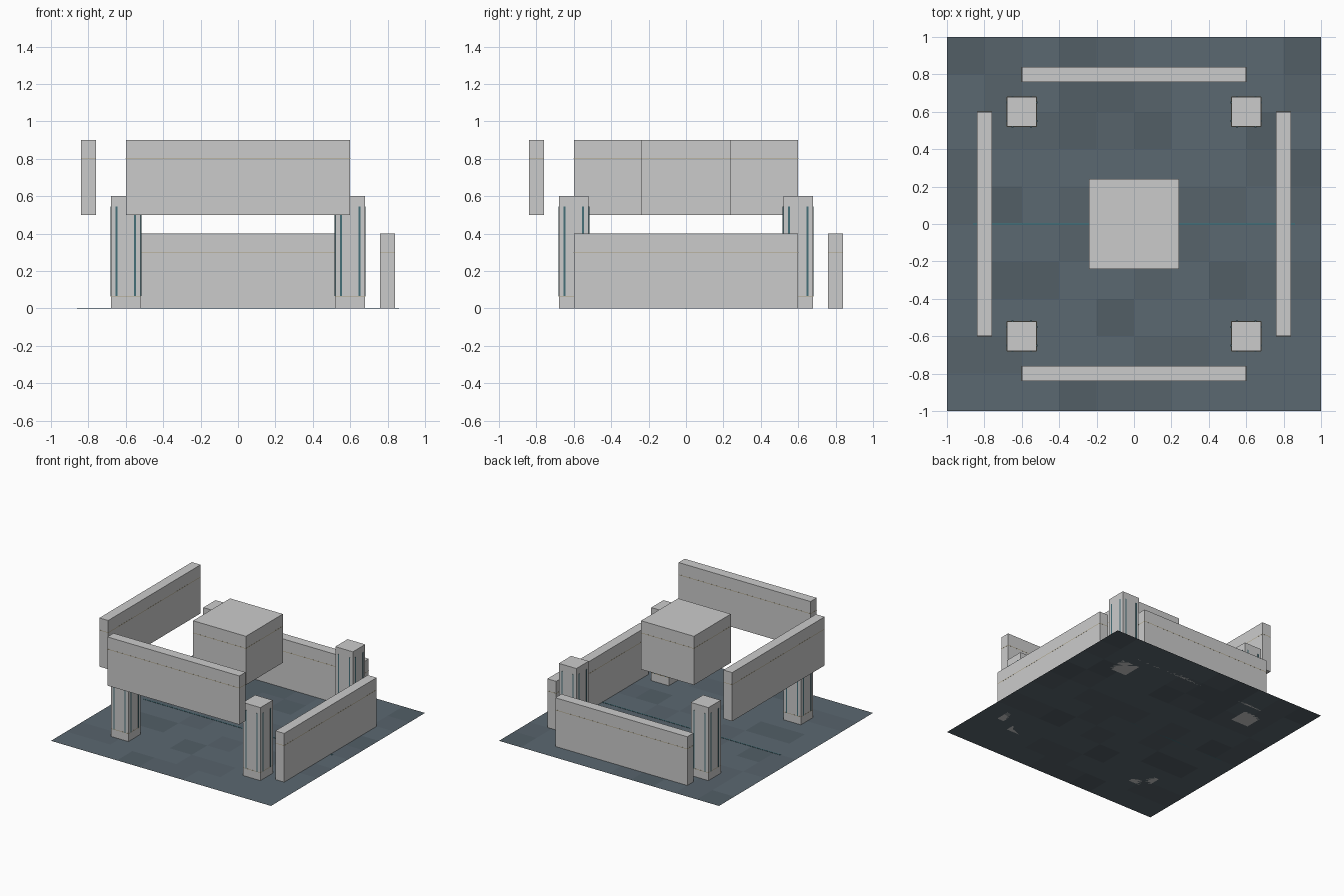
import bpy, bmesh, random
from mathutils import Matrix, Vector

if "Cube" in bpy.data.objects:
    bpy.data.objects.remove(bpy.data.objects["Cube"])

random.seed(4)


def material(name, rgb):
    m = bpy.data.materials.new(name)
    m.diffuse_color = (*rgb, 1)
    m.use_nodes = True
    m.node_tree.nodes["Principled BSDF"].inputs["Base Color"].default_value = m.diffuse_color
    return m


teal = material("teal", (0.06, 0.16, 0.19))
tan = material("tan", (0.42, 0.36, 0.22))
slates = [material(f"slate_{i}", c) for i, c in enumerate(
    [(0.105, 0.14, 0.165), (0.095, 0.125, 0.148), (0.085, 0.113, 0.134)])]


def boxes(name, items, mat=None):
    """One object made of boxes given as (centre, size)."""
    bm = bmesh.new()
    for c, s in items:
        bmesh.ops.create_cube(
            bm, size=1, matrix=Matrix.Translation(c) @ Matrix.Diagonal((*s, 1)))
    me = bpy.data.meshes.new(name)
    bm.to_mesh(me)
    bm.free()
    ob = bpy.data.objects.new(name, me)
    bpy.context.collection.objects.link(ob)
    if mat:
        me.materials.append(mat)
    return ob


def trim(name, c, s, z):
    """Thin tan line on the four sides of a box, at height z."""
    t, h = 0.001, 0.004
    items = []
    for d in (-1, 1):
        items.append(((c[0], c[1] + d * s[1] / 2, z), (s[0], t, h)))
        items.append(((c[0] + d * s[0] / 2, c[1], z), (t, s[1], h)))
    boxes(name, items, tan)


# Tiled floor sheet
bm = bmesh.new()
bmesh.ops.create_grid(bm, x_segments=10, y_segments=10, size=1)
for f in bm.faces:
    f.material_index = random.choice((0, 0, 0, 1, 1, 2))
me = bpy.data.meshes.new("floor")
bm.to_mesh(me)
bm.free()
for m in slates:
    me.materials.append(m)
bpy.context.collection.objects.link(bpy.data.objects.new("floor", me))

# Inlaid floor line
boxes("floor_line", [((0, 0, 0.001), (1.72, 0.01, 0.002))], teal)

# Walls (two low, two raised) and the floating centre block
blocks = {
    "front_wall": ((0, -0.8, 0.7), (1.2, 0.08, 0.4)),
    "back_wall": ((0, 0.8, 0.2), (1.2, 0.08, 0.4)),
    "left_wall": ((-0.8, 0, 0.7), (0.08, 1.2, 0.4)),
    "right_wall": ((0.8, 0, 0.2), (0.08, 1.2, 0.4)),
    "centre_block": ((0, 0, 0.7), (0.48, 0.48, 0.4)),
}
for name, (c, s) in blocks.items():
    boxes(name, [(c, s)])
    trim(name + "_trim", c, s, c[2] + 0.1)

# Corner pillars with vertical strips on every face and a base line
for i, (x, y) in enumerate([(a, b) for a in (-0.6, 0.6) for b in (-0.6, 0.6)]):
    c, s = Vector((x, y, 0.3)), (0.16, 0.16, 0.6)
    boxes(f"pillar_{i}", [(c, s)])
    trim(f"pillar_trim_{i}", c, s, 0.065)
    strips = []
    for d in (-1, 1):
        for o in (-0.05, 0.05):
            strips.append(((x + o, y + d * 0.08, 0.305), (0.01, 0.006, 0.48)))
            strips.append(((x + d * 0.08, y + o, 0.305), (0.006, 0.01, 0.48)))
    boxes(f"pillar_strips_{i}", strips, teal)
